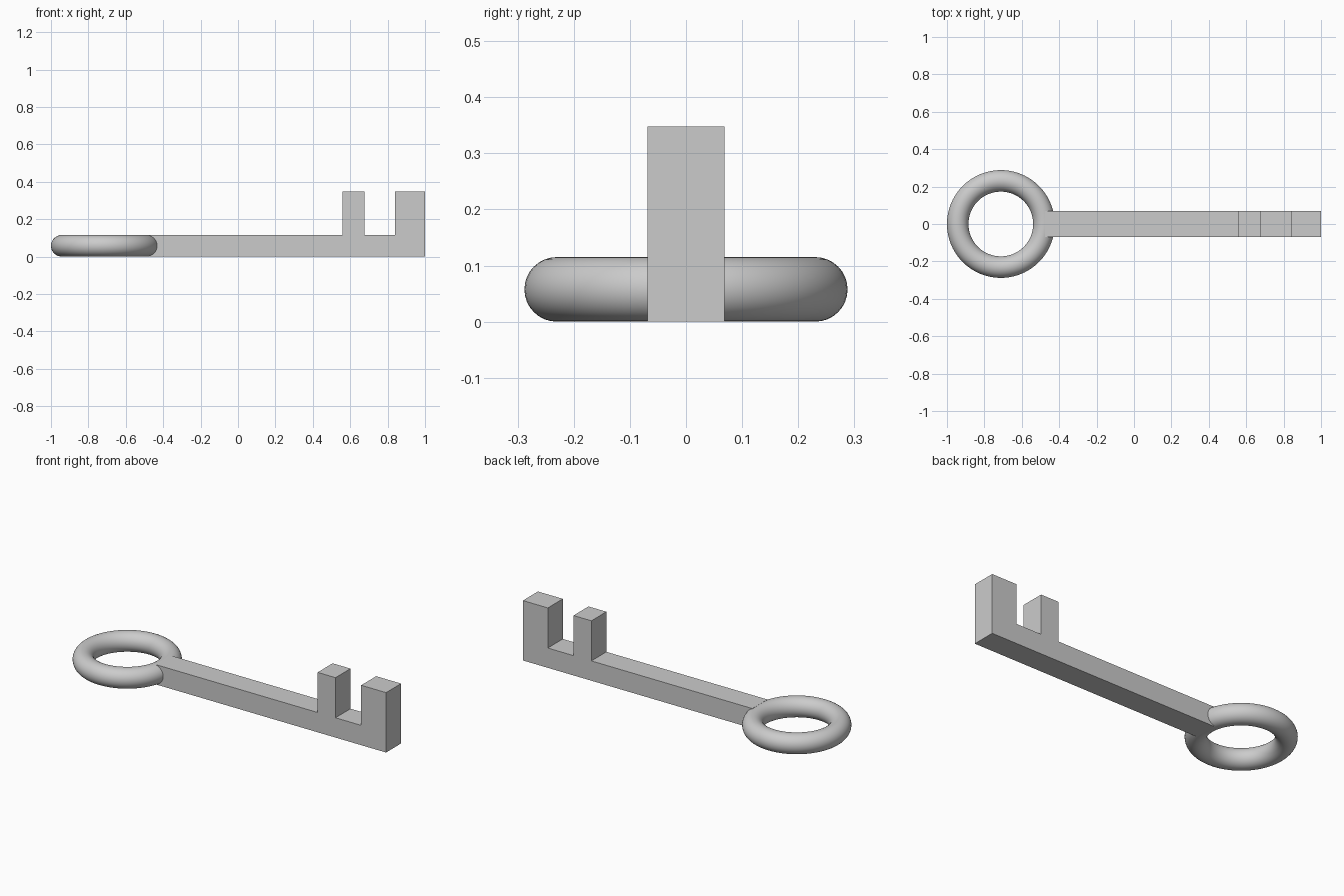
import bpy
import bmesh
import math

cube = bpy.data.objects.get("Cube")
if cube:
    bpy.data.objects.remove(cube, do_unlink=True)

GREY = (0.6, 0.6, 0.6, 1)
metal = bpy.data.materials.new("plain_grey")
metal.use_nodes = True
metal.diffuse_color = GREY
metal.node_tree.nodes["Principled BSDF"].inputs["Base Color"].default_value = GREY

THICK = 0.115        # shaft height and ring tube diameter
HALF_WIDTH = 0.069
TOP = 0.348          # top of the teeth
OUTER = 0.288        # outer radius of the ring

# Ring handle, lying flat
bpy.ops.mesh.primitive_torus_add(
    major_segments=96, minor_segments=32,
    major_radius=OUTER - THICK / 2, minor_radius=THICK / 2,
    location=(OUTER - 1, 0, THICK / 2))
ring = bpy.context.object
ring.name = "ring_handle"
ring.data.materials.append(metal)
bpy.ops.object.shade_smooth_by_angle(angle=math.radians(40))

# Shaft with two upright teeth, extruded from one side profile
profile = [(-0.475, 0), (1, 0), (1, TOP), (0.84, TOP), (0.84, THICK),
           (0.675, THICK), (0.675, TOP), (0.56, TOP), (0.56, THICK),
           (-0.475, THICK)]
bm = bmesh.new()
face = bm.faces.new([bm.verts.new((x, -HALF_WIDTH, z)) for x, z in profile])
side = bmesh.ops.extrude_face_region(bm, geom=[face])
verts = [g for g in side["geom"] if isinstance(g, bmesh.types.BMVert)]
bmesh.ops.translate(bm, verts=verts, vec=(0, 2 * HALF_WIDTH, 0))
bmesh.ops.recalc_face_normals(bm, faces=bm.faces)
mesh = bpy.data.meshes.new("toothed_shaft")
bm.to_mesh(mesh)
bm.free()
mesh.materials.append(metal)
shaft = bpy.data.objects.new("toothed_shaft", mesh)
bpy.context.collection.objects.link(shaft)
